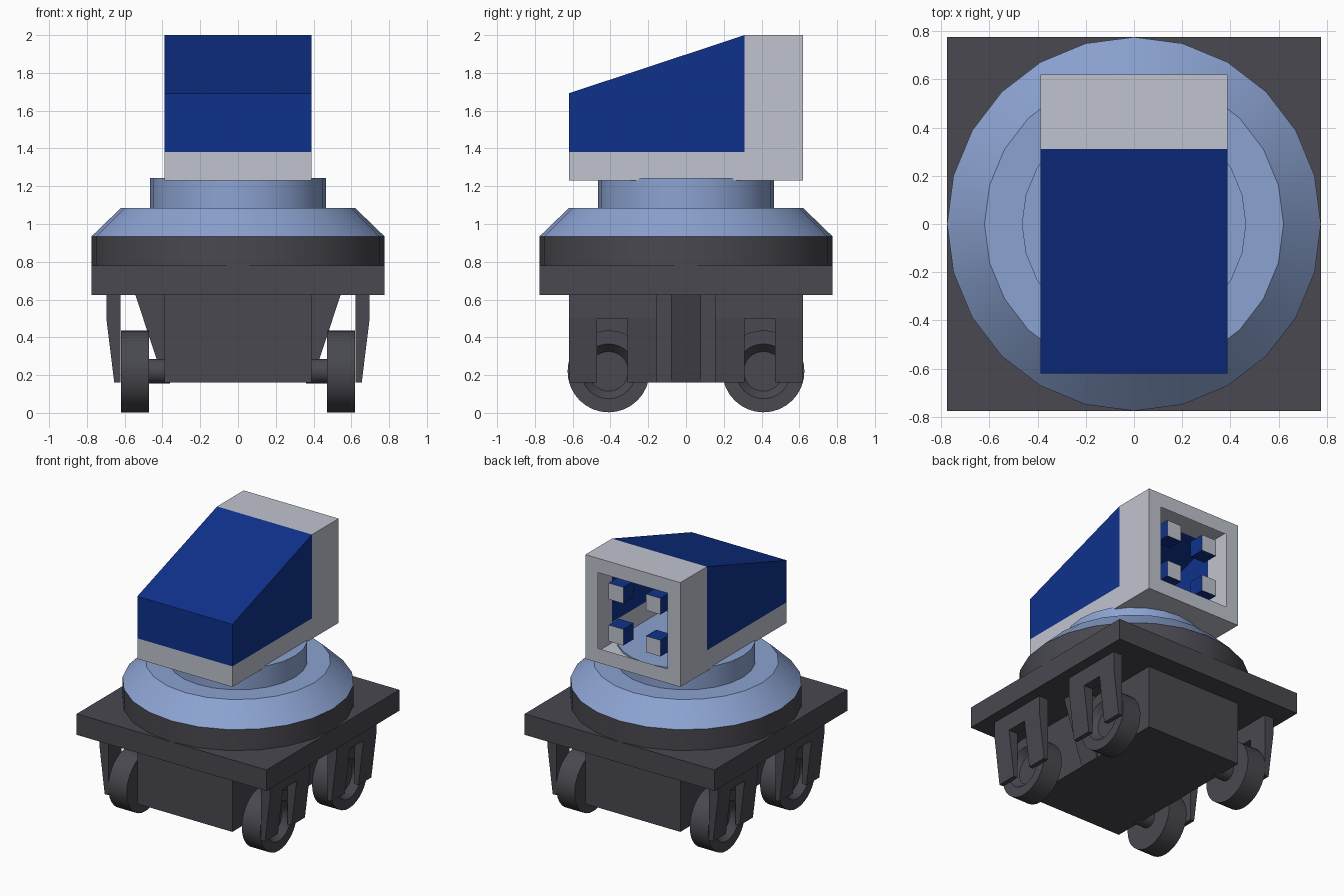
import bpy, bmesh, math
from mathutils import Vector, Matrix

cube = bpy.data.objects.get("Cube")
if cube:
    bpy.data.objects.remove(cube, do_unlink=True)


def material(name, color):
    m = bpy.data.materials.new(name)
    m.use_nodes = True
    m.diffuse_color = (*color, 1)
    m.node_tree.nodes["Principled BSDF"].inputs["Base Color"].default_value = (*color, 1)
    return m


DARK = material("dark grey", (0.065, 0.065, 0.08))
SKY = material("light blue", (0.26, 0.365, 0.64))
NAVY = material("deep blue", (0.0045, 0.031, 0.26))
WHITE = material("pale grey", (0.53, 0.55, 0.62))


def finish(name, bm, mats, smooth=False):
    mesh = bpy.data.meshes.new(name)
    bmesh.ops.recalc_face_normals(bm, faces=bm.faces)
    bm.to_mesh(mesh)
    bm.free()
    for m in mats:
        mesh.materials.append(m)
    obj = bpy.data.objects.new(name, mesh)
    bpy.context.collection.objects.link(obj)
    if smooth:
        bpy.ops.object.select_all(action='DESELECT')
        obj.select_set(True)
        bpy.context.view_layer.objects.active = obj
        bpy.ops.object.shade_smooth_by_angle(angle=math.radians(30))
    return obj


def box_bm(lo, hi):
    bm = bmesh.new()
    lo, hi = Vector(lo), Vector(hi)
    bmesh.ops.create_cube(bm, size=1, matrix=Matrix.Translation((lo + hi) / 2)
                          @ Matrix.Diagonal((*(hi - lo), 1)))
    return bm


def prism_bm(points, lo, hi, axis):
    """Extrude a closed profile from lo to hi along x (yz points) or y (xz points)."""
    bm = bmesh.new()
    place = (lambda a, b: (lo, a, b)) if axis == 'x' else (lambda a, b: (a, lo, b))
    face = bm.faces.new([bm.verts.new(place(a, b)) for a, b in points])
    geom = bmesh.ops.extrude_face_region(bm, geom=[face])["geom"]
    offset = Vector((hi - lo, 0, 0) if axis == 'x' else (0, hi - lo, 0))
    bmesh.ops.translate(bm, vec=offset, verts=[g for g in geom if isinstance(g, bmesh.types.BMVert)])
    return bm


def lathe_bm(profile, segments, matrix=Matrix()):
    """Spin (radius, height) points about z; the ends sit on the axis."""
    bm = bmesh.new()
    verts = [bm.verts.new((r, 0, h)) for r, h in profile]
    edges = [bm.edges.new(pair) for pair in zip(verts, verts[1:])]
    bmesh.ops.spin(bm, geom=verts + edges, cent=(0, 0, 0), axis=(0, 0, 1),
                   angle=math.tau, steps=segments)
    bmesh.ops.remove_doubles(bm, verts=bm.verts, dist=1e-4)
    bmesh.ops.transform(bm, matrix=matrix, verts=bm.verts)
    return bm


# Undercarriage
finish("chassis_box", box_bm((-0.388, -0.62, 0.16), (0.388, 0.62, 0.63)), [DARK])
finish("deck_plate", box_bm((-0.775, -0.775, 0.625), (0.775, 0.775, 0.78)), [DARK])

for sx, side in ((1, "left"), (-1, "right")):
    finish(f"{side}_gusset", prism_bm([(sx * 0.38, 0.16), (sx * 0.39, 0.16), (sx * 0.545, 0.63),
                                       (sx * 0.38, 0.63)], -0.08, 0.08, 'y'), [DARK])
    for sy, end in ((1, "back"), (-1, "front")):
        tag = f"{end}_{side}"
        # Tapered fork: two prongs joined by a bridge above the slot
        inner, outer = sx * 0.623, sx * 0.697
        prong = [(inner, 0.16), (sx * 0.655, 0.16), (outer, 0.5), (outer, 0.63), (inner, 0.63)]
        for part, y0, y1 in (("outer", 0.47, 0.62), ("inner", 0.155, 0.31)):
            finish(f"{tag}_fork_{part}_prong", prism_bm(prong, sy * y0, sy * y1, 'y'), [DARK])
        bridge = [(inner, 0.5), (outer, 0.5), (outer, 0.63), (inner, 0.63)]
        finish(f"{tag}_fork_bridge", prism_bm(bridge, sy * 0.31, sy * 0.47, 'y'), [DARK])

        # Wheel with a dished hub, and its axle
        turn = Matrix.Translation((0, sy * 0.41, 0.22)) @ Matrix.Rotation(sx * math.pi / 2, 4, 'Y')
        wheel = [(0, 0.47), (0.217, 0.47), (0.217, 0.62), (0.145, 0.62), (0.105, 0.57), (0, 0.57)]
        finish(f"{tag}_wheel", lathe_bm(wheel, 32, turn), [DARK], True)
        axle = [(0, 0.36), (0.065, 0.36), (0.065, 0.48), (0, 0.48)]
        finish(f"{tag}_axle", lathe_bm(axle, 24, turn), [DARK], True)

# Turntable
finish("turntable_ring", lathe_bm([(0, 0.77), (0.775, 0.77), (0.775, 0.935), (0, 0.935)], 24),
       [DARK], True)
finish("turntable_collar", lathe_bm([(0.775, 0.935), (0.62, 1.085), (0, 1.085)], 24), [SKY], True)
finish("neck", lathe_bm([(0.465, 1.08), (0.465, 1.243), (0, 1.243)], 24), [SKY], True)

# Hollow head: thin shell split into a pale base and back, and a deep blue hood
bm = prism_bm([(-0.62, 1.23), (0.62, 1.23), (0.62, 2), (0.31, 2), (-0.62, 1.692)], -0.388, 0.388, 'x')
bmesh.ops.bisect_plane(bm, geom=bm.verts[:] + bm.edges[:] + bm.faces[:],
                       plane_co=(0, 0.31, 0), plane_no=(0, 1, 0))
hood = [f for f in bm.faces if f.calc_center_median().y < 0.3]
hood_edges = list({e for f in hood for e in f.edges})
hood_verts = list({v for f in hood for v in f.verts})
bmesh.ops.bisect_plane(bm, geom=hood_verts + hood_edges + hood,
                       plane_co=(0, 0, 1.382), plane_no=(0, 0, 1))
for f in bm.faces:
    c = f.calc_center_median()
    f.material_index = int(c.y < 0.309 and c.z > 1.383)
bmesh.ops.recalc_face_normals(bm, faces=bm.faces)
back = [f for f in bm.faces if f.calc_center_median().y > 0.61]
bmesh.ops.inset_region(bm, faces=back, thickness=0.105, use_even_offset=True)
bmesh.ops.delete(bm, geom=back, context='FACES')
finish("head_shell", bm, [WHITE, NAVY])

# Four small blocks in the back opening, pale on their rear faces
for sx in (-1, 1):
    for sz in (-1, 1):
        x, y, z, h = sx * 0.152, 0.54, 1.615 + sz * 0.155, 0.06
        bm = box_bm((x - h, y - h, z - h), (x + h, y + h, z + h))
        for f in bm.faces:
            f.material_index = int(f.calc_center_median().y > y + h / 2)
        finish(f"{'upper' if sz > 0 else 'lower'}_{'left' if sx > 0 else 'right'}_nozzle",
               bm, [NAVY, WHITE])
